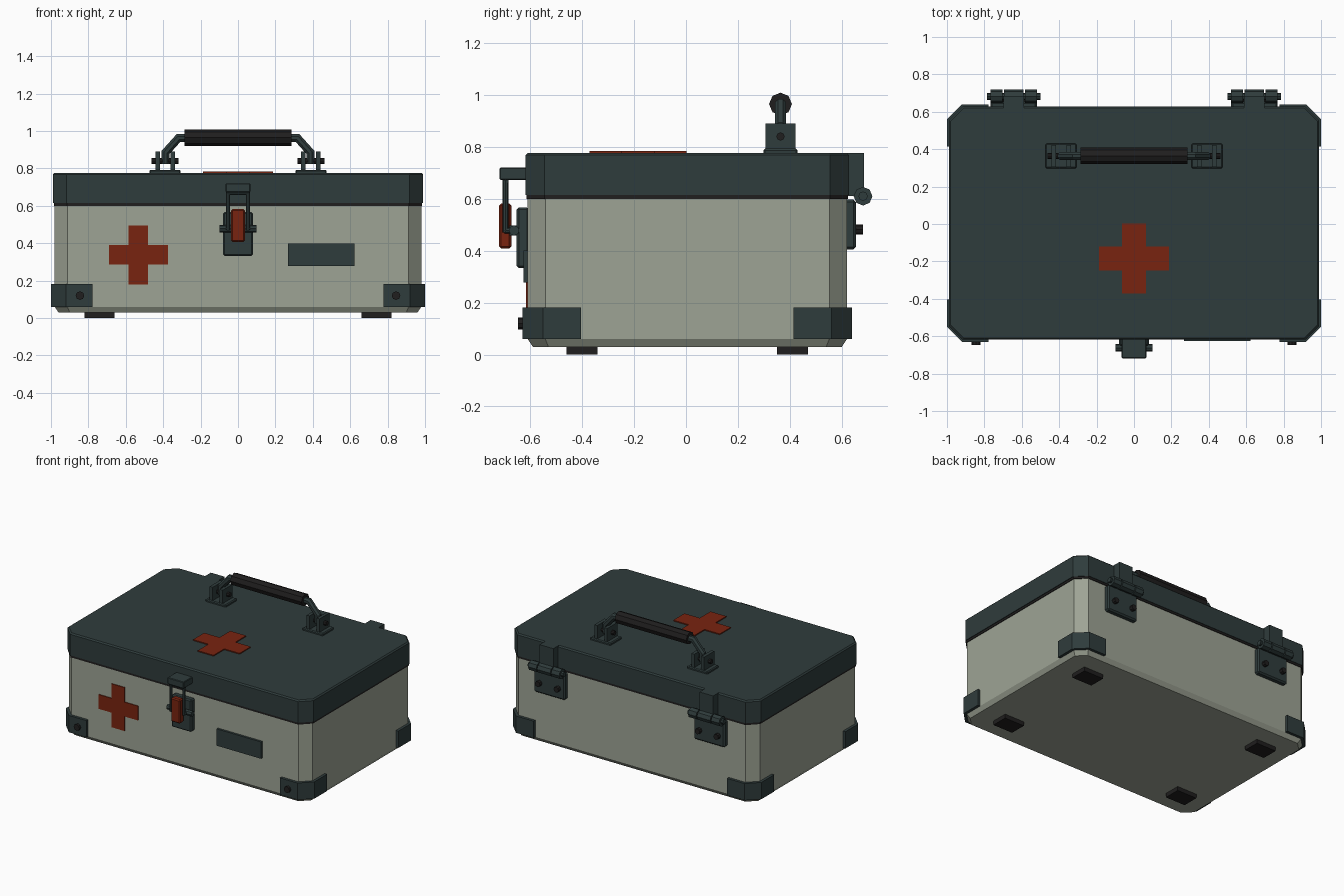
import bpy, bmesh, math
from mathutils import Vector, Matrix

if "Cube" in bpy.data.objects:
    bpy.data.objects.remove(bpy.data.objects["Cube"])

CY = 0.005  # y centre of the case


def material(name, rgb):
    m = bpy.data.materials.new(name)
    m.diffuse_color = (*rgb, 1)
    m.use_nodes = True
    m.node_tree.nodes["Principled BSDF"].inputs["Base Color"].default_value = m.diffuse_color
    return m


TEAL = material("dark_teal", (0.028, 0.045, 0.045))
GREY = material("pale_grey_green", (0.34, 0.37, 0.30))
RED = material("dull_red", (0.19, 0.017, 0.005))
BLACK = material("rubber_black", (0.014, 0.013, 0.013))


def finish(name, bm, mat, bevel=0):
    bmesh.ops.recalc_face_normals(bm, faces=bm.faces)
    me = bpy.data.meshes.new(name)
    bm.to_mesh(me)
    bm.free()
    ob = bpy.data.objects.new(name, me)
    me.materials.append(mat)
    bpy.context.collection.objects.link(ob)
    if bevel:
        b = ob.modifiers.new("bevel", 'BEVEL')
        b.width, b.segments = bevel, 1
        b.limit_method, b.angle_limit = 'ANGLE', math.radians(50)
    return ob


def box(name, x, y, z, mat, bevel=0):
    """Box from (low, high) pairs."""
    bm = bmesh.new()
    bmesh.ops.create_cube(bm, size=1)
    for v in bm.verts:
        v.co = [(r[0] + r[1]) / 2 + c * (r[1] - r[0]) for r, c in zip((x, y, z), v.co)]
    return finish(name, bm, mat, bevel)


def rod(name, a, b, r, mat, sides=8, turn=0, bevel=0):
    """Prism cylinder from a to b."""
    a, b = Vector(a), Vector(b)
    d = b - a
    bm = bmesh.new()
    rot = d.to_track_quat('Z', 'Y').to_matrix().to_4x4()
    bmesh.ops.create_cone(bm, cap_ends=True, segments=sides, radius1=r, radius2=r, depth=d.length,
                          matrix=Matrix.Translation((a + b) / 2) @ rot @ Matrix.Rotation(turn, 4, 'Z'))
    return finish(name, bm, mat, bevel)


def loft(name, rings, mat, bevel=0):
    """Skin a list of equal closed rings and cap both ends."""
    bm = bmesh.new()
    vs = [[bm.verts.new(p) for p in ring] for ring in rings]
    n = len(rings[0])
    for lo, hi in zip(vs, vs[1:]):
        for i in range(n):
            bm.faces.new((lo[i], lo[(i + 1) % n], hi[(i + 1) % n], hi[i]))
    bm.faces.new(vs[0][::-1])
    bm.faces.new(vs[-1])
    return finish(name, bm, mat, bevel)


def outline(hx, hy, c, z):
    """Rectangle with cut corners at height z."""
    q = [(hx - c, hy), (hx, hy - c)]
    pts = q + [(x, -y) for x, y in q[::-1]] + [(-x, -y) for x, y in q] + [(-x, y) for x, y in q[::-1]]
    return [(x, y + CY, z) for x, y in pts]


def cross(name, half, arm, place, mat):
    """Thin plus-shaped plate; place maps (u, v, side) to a point."""
    q = [(arm, half), (arm, arm), (half, arm)]
    pts = q + [(x, -y) for x, y in q[::-1]] + [(-x, -y) for x, y in q] + [(-x, y) for x, y in q[::-1]]
    return loft(name, [[place(u, v, s) for u, v in pts] for s in (0, 1)], mat)


# Case body, gasket and lid
loft("case_body", [outline(0.96, 0.595, 0.06, 0.03), outline(0.98, 0.615, 0.068, 0.06),
                   outline(0.98, 0.615, 0.068, 0.605)], GREY)
loft("gasket", [outline(0.985, 0.62, 0.07, z) for z in (0.6, 0.62)], BLACK)
loft("lid", [outline(0.99, 0.623, 0.073, 0.615), outline(0.99, 0.623, 0.073, 0.768),
             outline(0.981, 0.614, 0.069, 0.777)], TEAL)

# Crosses and label plate
cross("front_cross", 0.158, 0.052, lambda u, v, s: (u - 0.533, -0.608 - 0.008 * s, v + 0.338), RED)
cross("lid_cross", 0.187, 0.064, lambda u, v, s: (u, v - 0.185, 0.775 + 0.009 * s), RED)
box("label_plate", (0.267, 0.623), (-0.626, -0.605), (0.278, 0.4), TEAL)

for sx in (-1, 1):
    # Corner guards and feet
    for sy in (-1, 1):
        plan = [(0.778, 0.635), (0.92, 0.635), (1.0, 0.555), (1.0, 0.41),
                (0.975, 0.41), (0.975, 0.54), (0.908, 0.61), (0.778, 0.61)]
        loft("corner_guard", [[(sx * x, sy * y + CY, z) for x, y in plan] for z in (0.06, 0.182)], TEAL)
        yc = sy * 0.405 + CY
        box("foot", (sx * 0.74 - 0.08, sx * 0.74 + 0.08), (yc - 0.06, yc + 0.06), (0, 0.035), BLACK)
    rod("guard_bolt", (sx * 0.845, -0.62, 0.12), (sx * 0.845, -0.648, 0.12), 0.023, BLACK)

    # Handle mounts: base plate, two lugs, cross pin
    hx, hy = sx * 0.39, 0.364
    box("handle_base", (hx - 0.083, hx + 0.083), (hy - 0.066, hy + 0.066), (0.77, 0.793), TEAL, 0.006)
    for o in (-0.04, 0.04):
        box("handle_lug", (hx + o - 0.012, hx + o + 0.012), (hy - 0.058, hy + 0.058), (0.785, 0.89), TEAL)
    rod("handle_pin", (hx - 0.073, hy, 0.84), (hx + 0.073, hy, 0.84), 0.016, BLACK)

    # Hinges
    cx = sx * 0.643
    box("hinge_leaf", (cx - 0.125, cx + 0.125), (0.61, 0.655), (0.405, 0.597), TEAL, 0.01)
    box("hinge_strap", (cx - 0.055, cx + 0.055), (0.61, 0.685), (0.61, 0.777), TEAL)
    for a, b in ((-0.125, -0.06), (-0.053, 0.053), (0.06, 0.125)):
        rod("hinge_knuckle", (cx + a, 0.682, 0.61), (cx + b, 0.682, 0.61), 0.036, TEAL)
    rod("hinge_pin", (cx - 0.142, 0.682, 0.61), (cx + 0.142, 0.682, 0.61), 0.018, TEAL)
    for o in (-0.075, 0.075):
        rod("hinge_bolt", (cx + o, 0.64, 0.482), (cx + o, 0.682, 0.482), 0.02, BLACK)

# Handle bar: octagonal tube swept along a bent path
path = [(-0.388, 0.825), (-0.388, 0.885), (-0.318, 0.963), (-0.26, 0.963)]
path += [(-x, z) for x, z in path[::-1]]
rings = []
for i, p in enumerate(path):
    p = Vector(p)
    d0 = (p - Vector(path[max(i - 1, 0)])).normalized()
    d1 = (Vector(path[min(i + 1, len(path) - 1)]) - p).normalized()
    t = (d0 + d1).normalized()
    n = Vector((-t.y, t.x)) / max(t.dot(d1), t.dot(d0))
    ring = []
    for k in range(8):
        a = math.tau * (k + 0.5) / 8
        q = p + n * 0.023 * math.cos(a)
        ring.append((q.x, 0.364 + 0.023 * math.sin(a), q.y))
    rings.append(ring)
loft("handle_bar", rings, TEAL)
rod("handle_grip", (-0.287, 0.364, 0.965), (0.287, 0.364, 0.965), 0.044, BLACK)

# Latch: plate, pivot, wire bail, lever and lid catch
box("latch_plate", (-0.08, 0.08), (-0.652, -0.605), (0.333, 0.567), TEAL, 0.008)
rod("latch_pivot", (-0.1, -0.662, 0.478), (0.1, -0.662, 0.478), 0.02, TEAL)
box("latch_link", (-0.035, 0.035), (-0.69, -0.645), (0.458, 0.497), TEAL)
box("latch_lever", (-0.037, 0.037), (-0.72, -0.673), (0.408, 0.582), RED, 0.008)
for sx in (-1, 1):
    rod("bail_side", (sx * 0.053, -0.695, 0.47), (sx * 0.053, -0.695, 0.685), 0.011, TEAL)
    rod("bail_foot", (sx * 0.053, -0.7, 0.478), (sx * 0.053, -0.655, 0.478), 0.011, TEAL)
rod("bail_top", (-0.06, -0.695, 0.668), (0.06, -0.695, 0.668), 0.011, TEAL)
box("lid_catch", (-0.066, 0.066), (-0.718, -0.605), (0.672, 0.72), TEAL, 0.004)
